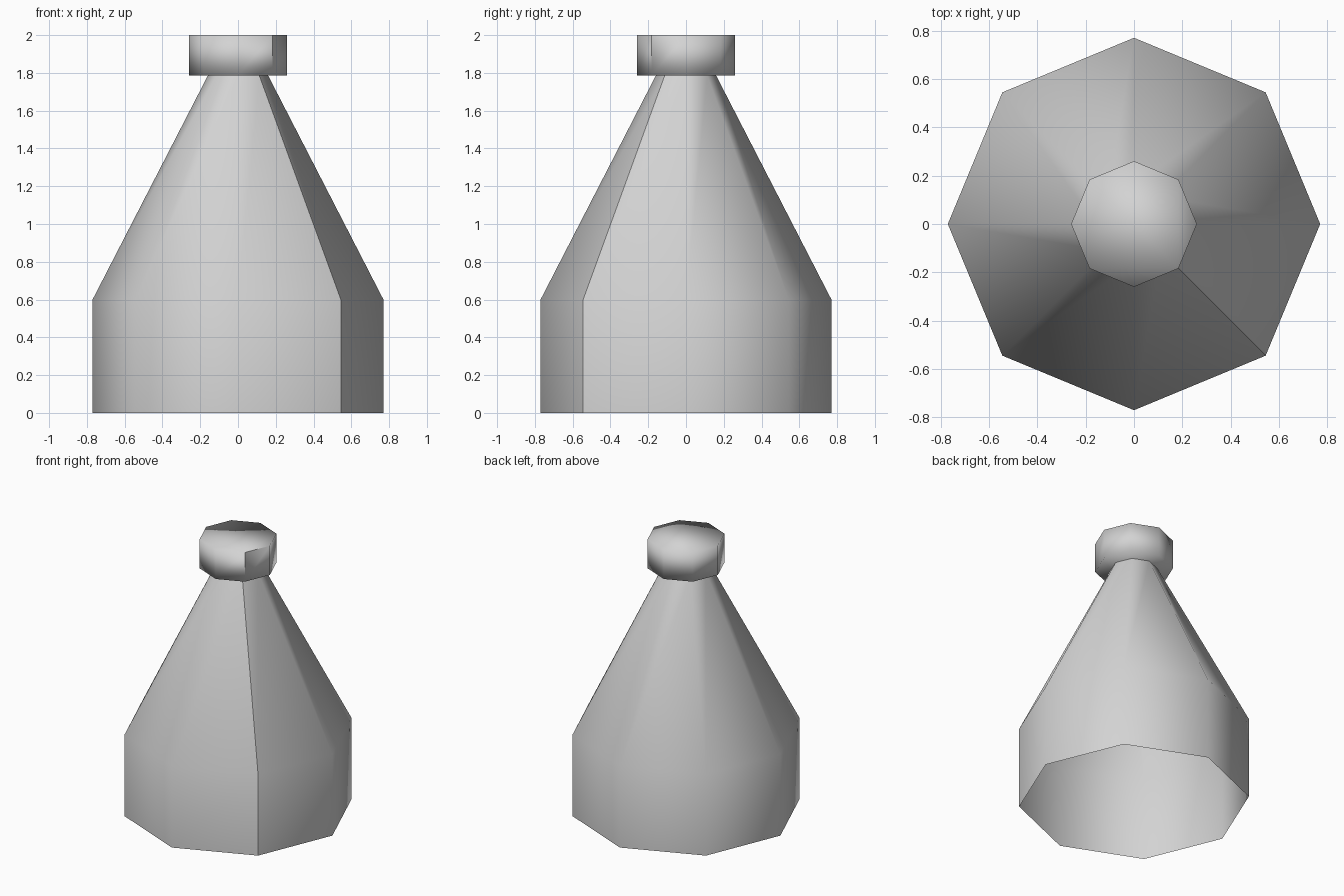
import bpy
import bmesh
from math import cos, sin, tau

SIDES = 8
SEAM = 7          # corner at front right, where the side panels meet unwelded

cube = bpy.data.objects.get("Cube")
if cube:
    bpy.data.objects.remove(cube, do_unlink=True)

GREY = (0.65, 0.65, 0.65, 1)
grey = bpy.data.materials.new("plain grey")
grey.diffuse_color = GREY
grey.use_nodes = True
bsdf = next(n for n in grey.node_tree.nodes if n.type == 'BSDF_PRINCIPLED')
bsdf.inputs["Base Color"].default_value = GREY


def turned(name, profile, capped=False):
    """Eight-sided solid of revolution from (radius, height) pairs, listed upward."""
    bm = bmesh.new()
    rings = [[bm.verts.new((r * cos(tau * i / SIDES), r * sin(tau * i / SIDES), z))
              for i in range(SIDES)] for r, z in profile]
    for low, high in zip(rings, rings[1:]):
        for i in range(SIDES):
            j = (i + 1) % SIDES
            bm.faces.new((low[i], low[j], high[j], high[i]))
        # Crease along the seam
        bm.edges.get((low[SEAM], high[SEAM])).smooth = False
    if capped:
        bm.faces.new(rings[-1])
        bm.faces.new(rings[0][::-1])
        # The top of the seam panel is creased too
        bm.edges.get((rings[-1][SEAM], rings[-1][0])).smooth = False
    for face in bm.faces:
        face.smooth = True
    mesh = bpy.data.meshes.new(name)
    bm.to_mesh(mesh)
    bm.free()
    mesh.materials.append(grey)
    obj = bpy.data.objects.new(name, mesh)
    bpy.context.collection.objects.link(obj)
    return obj


# Open-bottomed body: straight wall, then a long taper to the neck
turned("bottle_body", [(0.77, 0), (0.77, 0.6), (0.16, 1.785)])

# Closed cap over the neck
turned("bottle_cap", [(0.26, 1.785), (0.26, 2)], capped=True)
